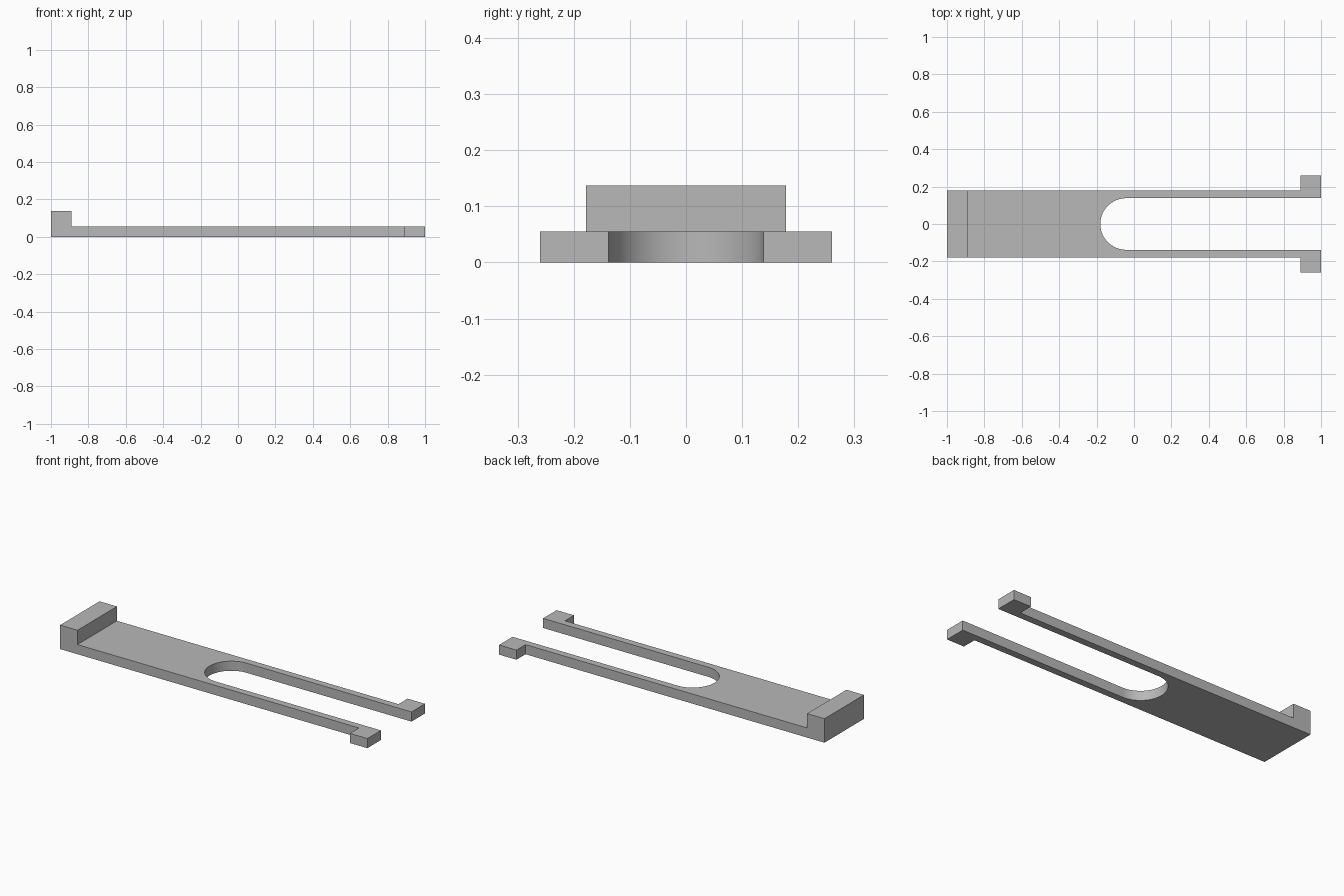
import bpy
import bmesh
from math import cos, sin, pi, radians
from mathutils import Vector

cube = bpy.data.objects.get("Cube")
if cube:
    bpy.data.objects.remove(cube, do_unlink=True)

PLATE_H, STOP_H = 0.055, 0.137
BODY_W, HOOK_W, SLOT_R = 0.178, 0.26, 0.138   # half widths
STOP_X, HOOK_X, SLOT_X = -0.89, 0.89, -0.042
ARC_STEPS = 24

# Single grey material
grey = bpy.data.materials.new("plain grey")
grey.use_nodes = True
colour = (0.48, 0.48, 0.48, 1)
grey.diffuse_color = colour
grey.node_tree.nodes["Principled BSDF"].inputs["Base Color"].default_value = colour

# Half outline: slot end, prong, hook, outer side; mirrored for the other half
half = [(SLOT_X - SLOT_R * cos(a), SLOT_R * sin(a))
        for a in (pi / 2 * i / ARC_STEPS for i in range(ARC_STEPS + 1))]
half += [(1, SLOT_R), (1, HOOK_W), (HOOK_X, HOOK_W), (HOOK_X, BODY_W), (-1, BODY_W)]
outline = half + [(x, -y) for x, y in reversed(half[1:])]

# Flat forked plate
bm = bmesh.new()
base = bm.faces.new([bm.verts.new((x, y, 0)) for x, y in outline])
top = bmesh.ops.extrude_face_region(bm, geom=[base], use_keep_orig=True)["geom"]
bmesh.ops.translate(bm, vec=(0, 0, PLATE_H),
                    verts=[g for g in top if isinstance(g, bmesh.types.BMVert)])

# Raised stop: cut the end strip from the top face and pull it up
top_face = next(g for g in top if isinstance(g, bmesh.types.BMFace))
bmesh.ops.bisect_plane(bm, geom=[top_face] + list(top_face.edges) + list(top_face.verts),
                       plane_co=(STOP_X, 0, 0), plane_no=(1, 0, 0))
strip = [f for f in bm.faces
         if all(v.co.z > PLATE_H - 0.001 and v.co.x < STOP_X + 0.001 for v in f.verts)]
raised = bmesh.ops.extrude_face_region(bm, geom=strip)["geom"]
bmesh.ops.translate(bm, vec=(0, 0, STOP_H - PLATE_H),
                    verts=[g for g in raised if isinstance(g, bmesh.types.BMVert)])
bmesh.ops.recalc_face_normals(bm, faces=bm.faces[:])

mesh = bpy.data.meshes.new("forked_plate")
bm.to_mesh(mesh)
bm.free()
mesh.materials.append(grey)
plate = bpy.data.objects.new("forked_plate", mesh)
bpy.context.collection.objects.link(plate)

# Smooth slot end, sharp corners elsewhere
bpy.ops.object.select_all(action="DESELECT")
plate.select_set(True)
bpy.context.view_layer.objects.active = plate
bpy.ops.object.shade_smooth_by_angle(angle=radians(30))
